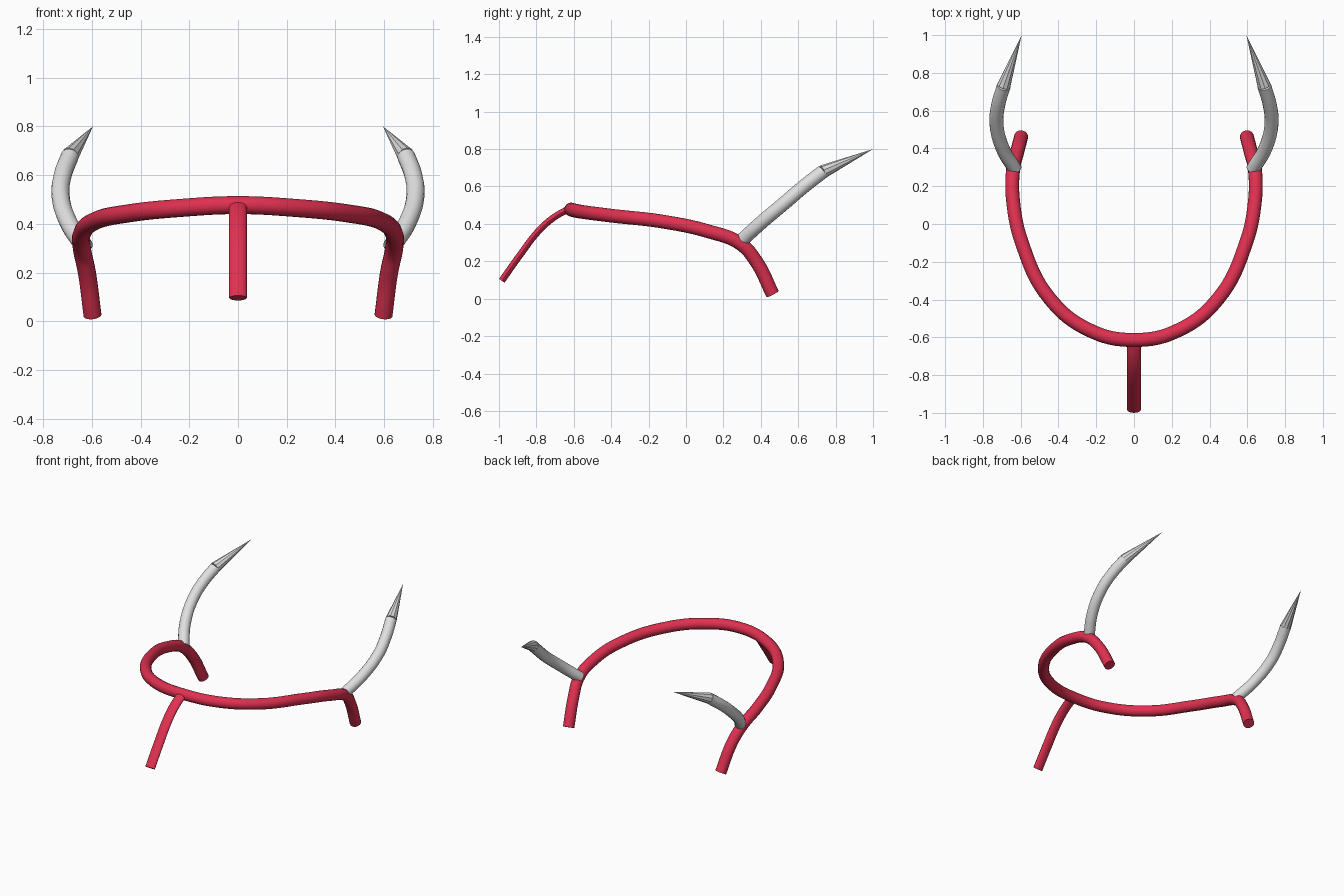
import bpy
from math import radians
from mathutils import Vector

cube = bpy.data.objects.get("Cube")
if cube:
    bpy.data.objects.remove(cube, do_unlink=True)


def material(name, color):
    mat = bpy.data.materials.new(name)
    mat.use_nodes = True
    mat.diffuse_color = color
    mat.node_tree.nodes["Principled BSDF"].inputs["Base Color"].default_value = color
    return mat


red = material("crimson red", (0.74, 0.03, 0.08, 1))
silver = material("pale silver", (0.74, 0.74, 0.74, 1))


def tube(name, points, radius, mat, stretch_x=1):
    """Capped smooth tube along an automatic bezier path."""
    curve = bpy.data.curves.new(name + "_path", "CURVE")
    curve.dimensions = "3D"
    curve.bevel_depth = radius
    curve.bevel_resolution = 6
    curve.resolution_u = 8
    curve.use_fill_caps = True
    spline = curve.splines.new("BEZIER")
    spline.bezier_points.add(len(points) - 1)
    for bp, co in zip(spline.bezier_points, points):
        bp.co = co
        bp.handle_left_type = bp.handle_right_type = "AUTO"
    path = bpy.data.objects.new(name + "_path", curve)
    bpy.context.collection.objects.link(path)
    graph = bpy.context.evaluated_depsgraph_get()
    mesh = bpy.data.meshes.new_from_object(path.evaluated_get(graph))
    bpy.data.objects.remove(path, do_unlink=True)
    for v in mesh.vertices:
        v.co.x *= stretch_x
    mesh.materials.clear()
    mesh.materials.append(mat)
    ob = bpy.data.objects.new(name, mesh)
    bpy.context.collection.objects.link(ob)
    bpy.ops.object.select_all(action="DESELECT")
    ob.select_set(True)
    bpy.context.view_layer.objects.active = ob
    bpy.ops.object.shade_smooth_by_angle(angle=radians(40))
    return ob


def mirrored(points, side):
    return [(side * x, y, z) for x, y, z in points]


# Head band, wrapping around the front and hooking down behind each side
half_band = [(0.24, -0.56, 0.465), (0.45, -0.39, 0.443), (0.59, -0.11, 0.41),
             (0.64, 0.12, 0.36), (0.64, 0.29, 0.295), (0.62, 0.375, 0.2),
             (0.597, 0.463, 0.025)]
band = mirrored(half_band, -1)[::-1] + [(0, -0.614, 0.477)] + half_band
tube("head_band", band, 0.037, red)

# Flattened nose strap
strap = [(0, -0.985, 0.096), (0, -0.89, 0.23), (0, -0.79, 0.36),
         (0, -0.71, 0.432), (0, -0.615, 0.487)]
tube("nose_strap", strap, 0.018, red, stretch_x=2)

# Curved horns with faceted points
horn = [(0.63, 0.29, 0.305), (0.695, 0.40, 0.405), (0.728, 0.53, 0.515),
        (0.719, 0.63, 0.6), (0.69, 0.73, 0.678)]
for label, side in (("left", 1), ("right", -1)):
    path = mirrored(horn, side)
    tube(label + "_horn", path, 0.037, silver)
    base, tip = Vector(path[-1]), Vector((side * 0.595, 1.0, 0.8))
    axis = tip - base
    bpy.ops.mesh.primitive_cone_add(
        vertices=10, radius1=0.037, radius2=0, depth=axis.length,
        location=(base + tip) / 2, rotation=axis.to_track_quat("Z", "Y").to_euler())
    point = bpy.context.object
    point.name = label + "_horn_point"
    point.data.materials.append(silver)
